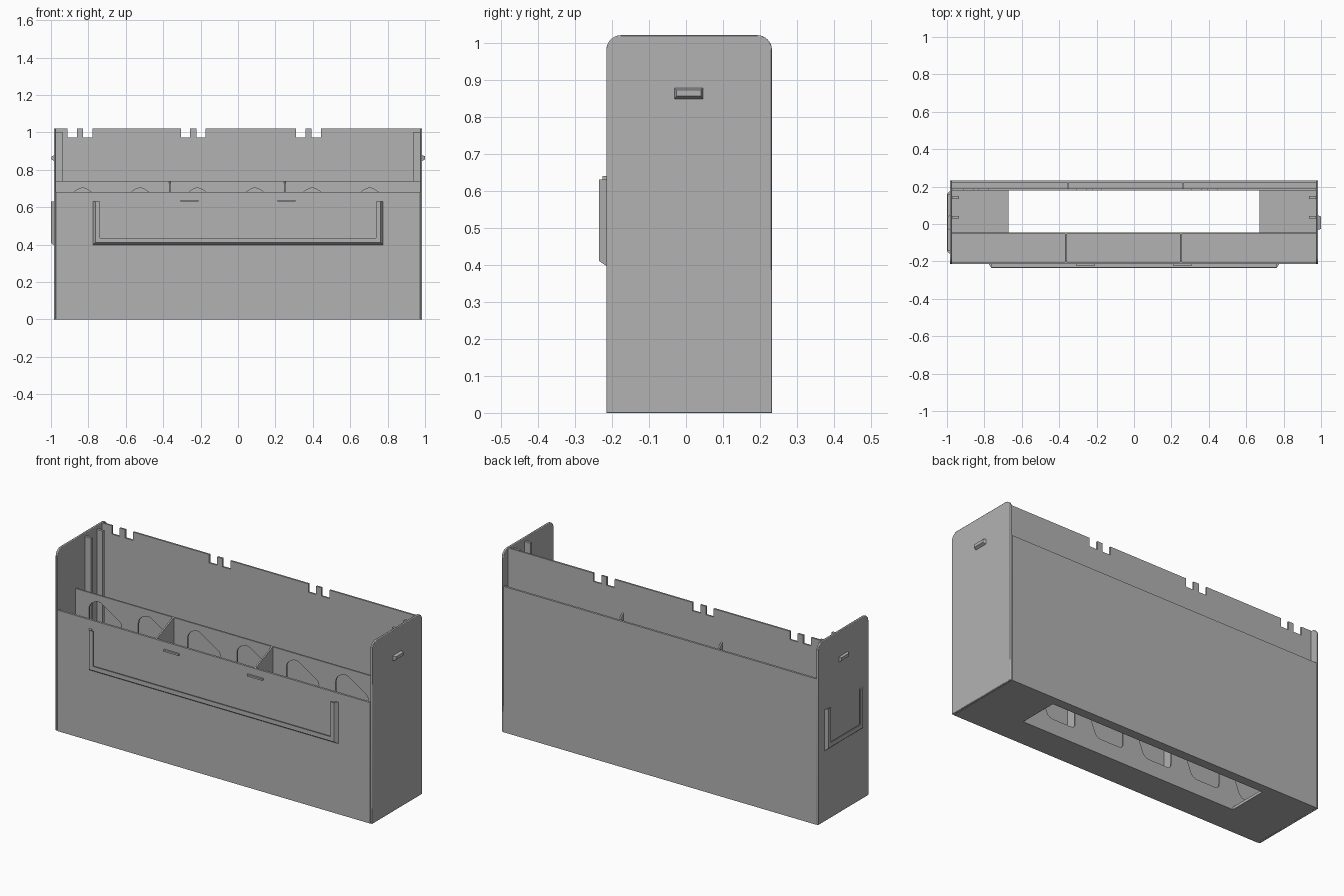
import bpy, math
from mathutils import Vector

if "Cube" in bpy.data.objects:
    bpy.data.objects.remove(bpy.data.objects["Cube"], do_unlink=True)

grey = bpy.data.materials.new("light_grey")
grey.use_nodes = True
colour = (0.45, 0.45, 0.45, 1)
grey.diffuse_color = colour
next(n for n in grey.node_tree.nodes
     if n.type == 'BSDF_PRINCIPLED').inputs["Base Color"].default_value = colour

# Main dimensions
W, FRONT, BACK, T = 0.985, -0.215, 0.232, 0.012
IN = W - T
DIV_Y, PANEL_Y, TOP = -0.045, 0.18, 1.02
FRONT_TOP, DIV_TOP, BACK_TOP = 0.68, 0.74, 0.82

AXES = {'x': lambda u, v, d: (d, u, v),
        'y': lambda u, v, d: (u, d, v),
        'z': lambda u, v, d: (u, v, d)}


def loft(name, axis, near, far, lo, hi, bevel=0):
    """Solid between two matching outlines placed at lo and hi on an axis."""
    n, place = len(near), AXES[axis]
    verts = [place(u, v, lo) for u, v in near] + [place(u, v, hi) for u, v in far]
    faces = [list(range(n)), list(range(n, 2 * n))]
    faces += [[i, (i + 1) % n, n + (i + 1) % n, n + i] for i in range(n)]
    mesh = bpy.data.meshes.new(name)
    mesh.from_pydata(verts, [], faces)
    mesh.materials.append(grey)
    ob = bpy.data.objects.new(name, mesh)
    bpy.context.collection.objects.link(ob)
    bpy.ops.object.select_all(action='DESELECT')
    bpy.context.view_layer.objects.active = ob
    ob.select_set(True)
    bpy.ops.object.mode_set(mode='EDIT')
    bpy.ops.mesh.select_all(action='SELECT')
    bpy.ops.mesh.normals_make_consistent(inside=False)
    bpy.ops.object.mode_set(mode='OBJECT')
    if bevel:
        mod = ob.modifiers.new("soft_edge", 'BEVEL')
        mod.width, mod.segments, mod.limit_method = bevel, 2, 'ANGLE'
    return ob


def prism(name, axis, outline, lo, hi, bevel=0):
    return loft(name, axis, outline, outline, lo, hi, bevel)


def rect(u0, u1, v0, v1):
    return [(u0, v0), (u1, v0), (u1, v1), (u0, v1)]


def rounded(corners, r, steps=6):
    """Round every corner of an outline with a quadratic arc."""
    out = []
    for i, c in enumerate(corners):
        c = Vector(c)
        a = c + (Vector(corners[i - 1]) - c).normalized() * r
        b = c + (Vector(corners[(i + 1) % len(corners)]) - c).normalized() * r
        for k in range(steps + 1):
            t = k / steps
            out.append(tuple(a * (1 - t) ** 2 + c * 2 * t * (1 - t) + b * t * t))
    return out


def cut(target, cutters):
    for c in cutters:
        mod = target.modifiers.new("opening", 'BOOLEAN')
        mod.operation, mod.solver, mod.object = 'DIFFERENCE', 'EXACT', c
        c.hide_render = True
        c.hide_set(True)
        bpy.context.view_layer.objects.active = target
        bpy.ops.object.modifier_apply(modifier=mod.name)
    for c in cutters:
        bpy.data.objects.remove(c, do_unlink=True)


# End walls with rounded upper corners, guide rails and small catches
r, arc = 0.04, [math.pi / 2 * k / 8 for k in range(9)]
side = [(FRONT, 0), (BACK, 0)]
side += [(BACK - r + r * math.cos(a), TOP - r + r * math.sin(a)) for a in arc]
side += [(FRONT + r - r * math.sin(a), TOP - r + r * math.cos(a)) for a in arc]
for label, s in (("left", 1), ("right", -1)):
    wall = prism(label + "_end_wall", 'x', side, s * W, s * IN, 0.003)
    bpy.context.view_layer.objects.active = wall
    bpy.ops.object.shade_smooth_by_angle()
    for i, y in enumerate((0.03, 0.135)):
        prism(f"{label}_guide_rail_{i + 1}", 'x', rect(y, y + 0.014, 0.01, TOP - 0.02),
              s * (IN - 0.037), s * (IN + 0.001))
    loft(label + "_catch", 'x', rect(-0.032, 0.046, 0.847, 0.878),
         rect(-0.026, 0.04, 0.855, 0.872), s * (W - 0.001), s * (W + (0.015 if s > 0 else 0.011)))

# Outer front and back walls
prism("front_wall", 'y', rect(-IN, IN, 0, FRONT_TOP), FRONT, FRONT + T)
prism("back_wall", 'y', rect(-IN, IN, 0, BACK_TOP), BACK, BACK - T)

# Floor with a long opening
floor = prism("floor", 'z', rect(-IN, IN, FRONT + T, BACK - T), 0, 0.015)
cut(floor, [prism("floor_cutter", 'z', rect(-0.67, 0.67, DIV_Y, PANEL_Y), -0.1, 0.1)])

# Tall inner back panel with paired notches in its top edge
outline = [(-IN, 0.01), (-IN, TOP)]
for x in (-0.911, -0.305, 0.311):
    for a in (x, x + 0.083):
        b = a + 0.049
        outline += [(a, TOP), (a, 0.973), (b, 0.973), (b, TOP)]
outline += [(IN, TOP), (IN, 0.01)]
prism("notched_back_panel", 'y', outline, PANEL_Y, PANEL_Y + 0.01)

# Inner front partition with rows of rounded openings
partition = prism("front_partition", 'y', rect(-IN, IN, 0.01, DIV_TOP), DIV_Y - 0.009, DIV_Y)
holes = []
for row in range(3):
    for col in range(6):
        x, z = -0.8 + 0.307 * col, 0.085 + 0.215 * row
        shape = [(x - 0.09, z), (x + 0.08, z), (x + 0.12, z + 0.1),
                 (x - 0.03, z + 0.195), (x - 0.09, z + 0.16)]
        holes.append(prism("hole_cutter", 'y', rounded(shape, 0.03), DIV_Y - 0.03, DIV_Y + 0.03))
cut(partition, holes)

# Sloped dividers in the front and back pockets
for i, x in enumerate((-0.365, 0.25)):
    prism(f"front_divider_{i + 1}", 'x',
          [(FRONT + T, 0.01), (DIV_Y - 0.009, 0.01), (DIV_Y - 0.009, DIV_TOP),
           (FRONT + T, FRONT_TOP)], x - 0.004, x + 0.004)
    prism(f"back_divider_{i + 1}", 'x',
          [(PANEL_Y + 0.01, 0.01), (BACK - T, 0.01), (BACK - T, BACK_TOP),
           (PANEL_Y + 0.01, BACK_TOP + 0.025)], x + 0.006, x + 0.014)


# Three-sided label holders: chamfered rim plus an inward lip
def u_shape(c, half, bottom, top, w):
    return [(c - half, top), (c - half, bottom), (c + half, bottom), (c + half, top),
            (c + half - w, top), (c + half - w, bottom + w),
            (c - half + w, bottom + w), (c - half + w, top)]


def label_holder(name, axis, c, half, surface, depth):
    bottom, top, ch = 0.396, 0.63, 0.014
    outer = surface - depth
    loft(name + "_rim", axis, u_shape(c, half, bottom, top, 0.019),
         u_shape(c, half - ch, bottom + ch, top, 0.005), surface + 0.001, outer)
    prism(name + "_lip", axis, u_shape(c, half - ch, bottom + ch, top, 0.024),
          outer + 0.006, outer)


label_holder("front_label_holder", 'y', 0, 0.777, FRONT, 0.02)
label_holder("side_label_holder", 'x', 0.008, 0.168, -W, 0.015)

# Small retaining ridges above the front label holder
for s in (-1, 1):
    x = s * 0.26
    prism("left_label_ridge" if s > 0 else "right_label_ridge", 'y',
          rect(x - 0.048, x + 0.048, 0.629, 0.639), FRONT + 0.001, FRONT - 0.01)
